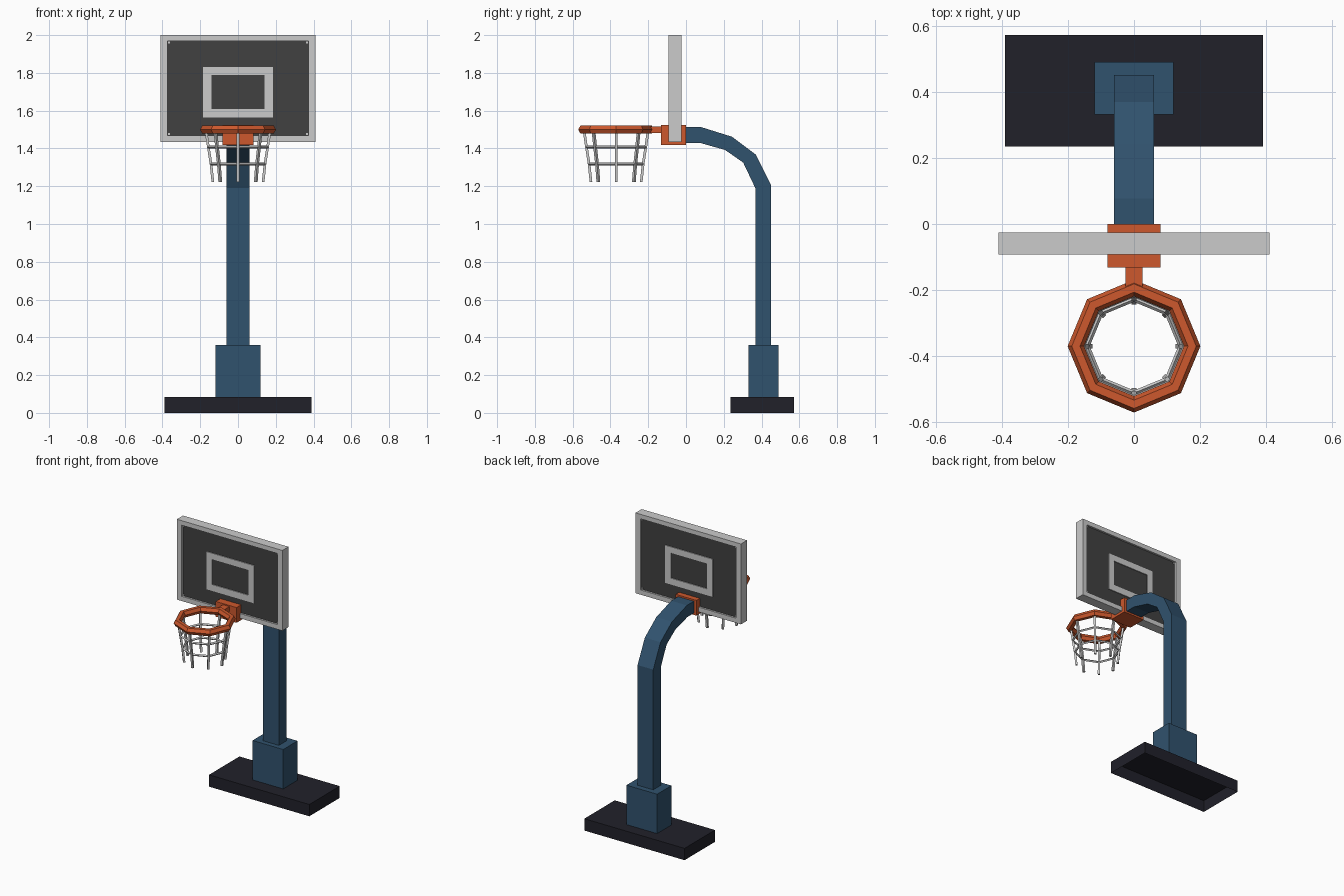
import bpy, bmesh, math

if "Cube" in bpy.data.objects:
    bpy.data.objects.remove(bpy.data.objects["Cube"])


def material(name, rgb):
    m = bpy.data.materials.new(name)
    m.diffuse_color = (*rgb, 1)
    m.use_nodes = True
    m.node_tree.nodes["Principled BSDF"].inputs["Base Color"].default_value = m.diffuse_color
    return m


BLUE = material("steel blue", (0.03, 0.085, 0.155))
BLACK = material("dark base", (0.015, 0.015, 0.023))
ORANGE = material("orange", (0.61, 0.098, 0.026))
GREY = material("light grey", (0.60, 0.60, 0.60))
PANEL = material("charcoal panel", (0.052, 0.052, 0.052))


def loft(name, rings, mat, closed=False, cap_start=True, cap_end=True):
    """Skin a list of equal-sized closed rings of points."""
    bm = bmesh.new()
    vs = [[bm.verts.new(p) for p in ring] for ring in rings]
    n, count = len(vs[0]), len(vs)
    for i in range(count if closed else count - 1):
        a, b = vs[i], vs[(i + 1) % count]
        for j in range(n):
            k = (j + 1) % n
            bm.faces.new((a[j], a[k], b[k], b[j]))
    if not closed:
        if cap_start:
            bm.faces.new(vs[0][::-1])
        if cap_end:
            bm.faces.new(vs[-1])
    bmesh.ops.recalc_face_normals(bm, faces=bm.faces[:])
    me = bpy.data.meshes.new(name)
    bm.to_mesh(me)
    bm.free()
    me.materials.append(mat)
    ob = bpy.data.objects.new(name, me)
    bpy.context.collection.objects.link(ob)
    return ob


def box(name, x, y, z, mat, bottom=True):
    """Box given by half width x and (min, max) ranges in y and z."""
    rings = [[(-x, y[0], h), (x, y[0], h), (x, y[1], h), (-x, y[1], h)] for h in z]
    return loft(name, rings, mat, cap_start=bottom)


def frame(name, outer, inner, y, mat):
    """Rectangular frame; outer and inner are (half width, z min, z max)."""
    def rect(r, d):
        w, lo, hi = r
        return [(-w, d, lo), (w, d, lo), (w, d, hi), (-w, d, hi)]
    return loft(name, [rect(outer, y[0]), rect(inner, y[0]),
                       rect(inner, y[1]), rect(outer, y[1])], mat, closed=True)


HOOP_Y, SIDES = -0.37, 8


def hoop(name, radius, z, thick, sections, mat):
    """Eight-sided ring around the hoop centre."""
    rings = []
    for i in range(SIDES):
        a = math.tau * i / SIDES
        ring = []
        for j in range(sections):
            t = math.tau * j / sections
            r = radius + thick * math.cos(t)
            ring.append((r * math.cos(a), HOOP_Y + r * math.sin(a), z + thick * math.sin(t)))
        rings.append(ring)
    return loft(name, rings, mat, closed=True)


# base (open underneath) and pedestal
box("base", 0.39, (0.235, 0.573), (0, 0.083), BLACK, bottom=False)
box("pedestal", 0.119, (0.332, 0.491), (0.083, 0.36), BLUE, bottom=False)

# curved pole: outer and inner side points (y, z)
outer = [(0.451, 0.36), (0.451, 1.205), (0.37, 1.367), (0.243, 1.462), (0.077, 1.514), (-0.01, 1.514)]
inner = [(0.367, 0.36), (0.367, 1.19), (0.303, 1.325), (0.207, 1.392), (0.072, 1.43), (-0.01, 1.43)]
W = 0.061
loft("pole", [[(-W, *o), (W, *o), (W, *i), (-W, *i)] for o, i in zip(outer, inner)], BLUE)

# backboard with target square on both sides
frame("board_frame", (0.41, 1.435, 2.0), (0.373, 1.468, 1.968), (-0.093, -0.025), GREY)
box("board_panel", 0.373, (-0.08, -0.038), (1.468, 1.968), PANEL)
frame("target_square", (0.184, 1.565, 1.83), (0.141, 1.61, 1.788), (-0.086, -0.032), GREY)

# small corner studs
for sx in (-1, 1):
    for z in (1.476, 1.96):
        ob = box("corner_stud", 0.005, (-0.084, -0.034), (z - 0.005, z + 0.005), GREY)
        ob.location.x = sx * 0.366

# bracket, arm and rim
box("bracket", 0.081, (-0.132, 0.0), (1.418, 1.525), ORANGE)
box("rim_arm", 0.025, (-0.195, -0.13), (1.482, 1.517), ORANGE)
hoop("rim", 0.176, 1.5, 0.025, 6, ORANGE)

# net: two rings and eight hanging strands
hoop("net_ring_upper", 0.156, 1.407, 0.008, 4, GREY)
hoop("net_ring_lower", 0.142, 1.318, 0.008, 4, GREY)
T = 0.007
for i in range(SIDES):
    a = math.tau * i / SIDES
    c, s = math.cos(a), math.sin(a)
    rings = []
    for r, z in [(0.169, 1.49), (0.157, 1.407), (0.143, 1.318), (0.133, 1.222)]:
        rings.append([((r + u) * c - v * s, HOOP_Y + (r + u) * s + v * c, z)
                      for u, v in ((-T, -T), (T, -T), (T, T), (-T, T))])
    loft("net_strand", rings, GREY)
